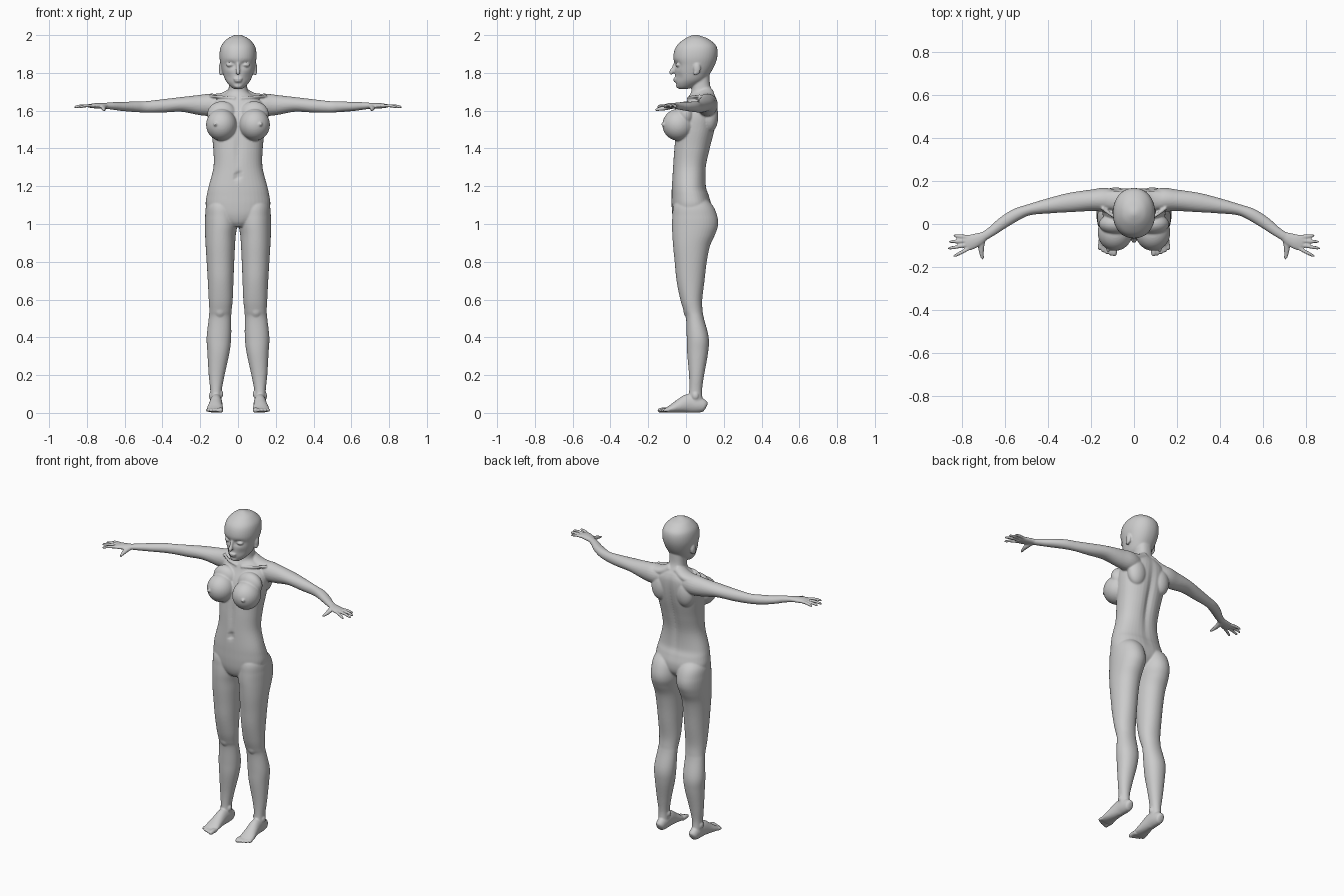
import bpy, bmesh, math
from mathutils import Vector, Matrix

bm = bmesh.new()
SIDES = 40


def smooth_rows(rows, steps=6):
    """Catmull-Rom interpolation of rows of numbers."""
    out = []
    for i in range(len(rows) - 1):
        a, b, c, d = (rows[max(i - 1, 0)], rows[i], rows[i + 1], rows[min(i + 2, len(rows) - 1)])
        for k in range(steps):
            t = k / steps
            out.append([0.5 * (2 * q + (r - p) * t + (2 * p - 5 * q + 4 * r - s) * t * t
                               + (3 * q - p - 3 * r + s) * t ** 3)
                        for p, q, r, s in zip(a, b, c, d)])
    return out + [list(rows[-1])]


def skin(rings):
    loops = [[bm.verts.new(p) for p in ring] for ring in rings]
    n = len(loops[0])
    for a, b in zip(loops, loops[1:]):
        for i in range(n):
            bm.faces.new((a[i], a[(i + 1) % n], b[(i + 1) % n], b[i]))
    bm.faces.new(loops[0][::-1])
    bm.faces.new(loops[-1])


def column(rows, side=1, power=1.0):
    """Upright loft: rows of (z, x0, x1, y0, y1)."""
    def bend(v):
        return math.copysign(abs(v) ** power, v)
    rings = []
    for z, x0, x1, y0, y1 in smooth_rows(rows):
        ring = []
        for i in range(SIDES):
            a = 2 * math.pi * i / SIDES
            ring.append((side * ((x0 + x1) / 2 + (x1 - x0) / 2 * bend(math.cos(a))),
                         (y0 + y1) / 2 + (y1 - y0) / 2 * bend(math.sin(a)), z))
        rings.append(ring)
    skin(rings)


def limb(rows, side=1):
    """Tube along a path: rows of (x, y, z, width radius, height radius)."""
    pts = smooth_rows(rows)
    rings = []
    for i, (x, y, z, w, h) in enumerate(pts):
        t = Vector(pts[min(i + 1, len(pts) - 1)][:3]) - Vector(pts[max(i - 1, 0)][:3])
        t.normalize()
        u = t.cross(Vector((0, 0, 1))).normalized()
        v = u.cross(t)
        ring = []
        for k in range(24):
            a = 2 * math.pi * k / 24
            p = Vector((x, y, z)) + u * w * math.cos(a) + v * h * math.sin(a)
            ring.append((side * p.x, p.y, p.z))
        rings.append(ring)
    skin(rings)


def digit(start, end, r, side, sag=0.004):
    """Finger or toe with a rounded tip."""
    a, b = Vector(start), Vector(end)
    rows = []
    for t, k in ((0, 1), (0.5, 1.0), (0.85, 0.85), (0.96, 0.6), (1, 0.25)):
        p = a.lerp(b, t) + Vector((0, 0, sag * math.sin(math.pi * t)))
        rows.append((*p, r * k, r * k))
    limb(rows, side)


def blob(center, radii, side=1):
    m = Matrix.Translation((side * center[0], center[1], center[2])) @ Matrix.Diagonal((*radii, 1))
    bmesh.ops.create_uvsphere(bm, u_segments=32, v_segments=20, radius=1, matrix=m)


def dent(center, radii, push):
    """Soft push of the surface around a point."""
    for v in bm.verts:
        d = sum(((v.co[i] - center[i]) / radii[i]) ** 2 for i in range(3))
        if d < 6:
            v.co += Vector(push) * math.exp(-d)


# Torso and neck
torso = [(0.985, .05, -.04, .07), (1.01, .10, -.06, .10), (1.05, .155, -.072, .13),
         (1.10, .171, -.076, .135), (1.15, .166, -.076, .122), (1.20, .155, -.075, .107),
         (1.30, .130, -.070, .108), (1.40, .131, -.064, .130), (1.50, .142, -.052, .155),
         (1.58, .148, -.030, .167), (1.64, .135, .000, .168), (1.675, .092, .015, .158),
         (1.70, .056, .028, .143), (1.74, .048, .030, .128), (1.82, .05, .03, .125)]
column([(z, -w, w, a, b) for z, w, a, b in torso], power=0.88)

# Head
head = [(1.715, .022, -.036, .01), (1.73, .042, -.047, .05), (1.76, .066, -.056, .10),
        (1.80, .081, -.058, .13), (1.84, .091, -.060, .152), (1.88, .098, -.067, .165),
        (1.92, .096, -.061, .167), (1.95, .085, -.044, .155), (1.98, .058, -.008, .118),
        (1.995, .030, .022, .08), (2.002, .008, .042, .058)]
column([(z, -w, w, a, b) for z, w, a, b in head], power=0.93)

# Surface hollows: eye sockets, navel, spine, belly line
for s in (1, -1):
    dent((s * .04, -.055, 1.842), (.026, .04, .016), (0, .014, 0))
    dent((s * .055, -.05, 1.775), (.025, .04, .025), (0, .008, 0))
dent((0, -.075, 1.255), (.008, .03, .018), (0, .014, 0))
dent((0, .14, 1.42), (.022, .08, .2), (0, -.016, 0))
dent((0, -.065, 1.40), (.02, .04, .09), (0, .008, 0))

# Nose and lips
limb([(0, -.055, 1.855, .008, .008), (0, -.066, 1.825, .009, .010),
      (0, -.077, 1.803, .012, .012), (0, -.074, 1.792, .008, .006)])
blob((0, -.057, 1.768), (.024, .011, .006))
blob((0, -.055, 1.757), (.020, .011, .007))
blob((0, -.040, 1.732), (.022, .013, .014))

leg = [(1.16, .03, .13, -.03, .08), (1.10, .008, .167, -.065, .14), (1.04, .003, .174, -.072, .166),
       (.99, .004, .175, -.074, .169), (.94, .012, .174, -.072, .152), (.88, .016, .171, -.068, .126),
       (.80, .020, .166, -.060, .110), (.70, .024, .160, -.050, .098), (.60, .028, .155, -.030, .086),
       (.54, .034, .152, -.012, .088), (.50, .036, .155, .000, .095), (.40, .036, .166, .004, .120),
       (.32, .045, .162, .006, .117), (.20, .071, .155, .016, .096), (.12, .086, .147, .017, .085),
       (.06, .087, .146, .010, .088), (.03, .093, .140, .010, .085)]
foot = [(.115, .108, .032, .012, .016), (.115, .098, .036, .025, .031), (.115, .065, .043, .031, .043),
        (.116, .015, .050, .033, .050), (.119, -.035, .036, .038, .036), (.122, -.080, .021, .044, .021),
        (.122, -.108, .014, .040, .012)]
arm = [(.05, .10, 1.625, .045, .050), (.13, .112, 1.630, .056, .060), (.20, .110, 1.630, .050, .054),
       (.30, .100, 1.633, .045, .039), (.40, .084, 1.625, .035, .035), (.49, .066, 1.620, .026, .030),
       (.55, .043, 1.621, .029, .028), (.61, .006, 1.622, .028, .024), (.66, -.032, 1.625, .023, .020),
       (.70, -.058, 1.626, .021, .016)]
palm = [(.685, -.050, 1.626, .018, .014), (.72, -.068, 1.626, .028, .015),
        (.755, -.083, 1.626, .035, .014), (.785, -.092, 1.625, .035, .010)]

for s in (1, -1):
    # Legs, knees, feet, toes
    column(leg, s, 0.95)
    blob((.095, .016, .545), (.035, .030, .045), s)
    blob((.088, .045, .10), (.010, .016, .018), s)
    blob((.146, .050, .09), (.008, .016, .018), s)
    limb(foot, s)
    for i in range(5):
        x = .092 + .0165 * i
        digit((x, -.09, .014), (x + .001 * i, -.150 + .003 * i * (i + 1) / 2, .011),
              .014 if i == 0 else .0095, s, .003)
    # Arms, hands, fingers
    limb(arm, s)
    limb(palm, s)
    for a, b in (((.765, -.060), (.842, -.055)), ((.775, -.078), (.864, -.083)),
                 ((.775, -.097), (.869, -.115)), ((.765, -.112), (.842, -.152))):
        digit((*a, 1.626), (*b, 1.618), .0085, s)
    limb([(.705, -.070, 1.622, .014, .012), (.712, -.110, 1.614, .014, .012),
          (.710, -.140, 1.608, .010, .009), (.706, -.160, 1.604, .007, .006),
          (.705, -.165, 1.603, .002, .002)], s)
    # Shoulder slope, collar bones, shoulder blades
    limb([(.02, .105, 1.70, .04, .03), (.08, .11, 1.668, .045, .027), (.16, .112, 1.660, .04, .028)], s)
    limb([(.015, .012, 1.665, .008, .008), (.08, .028, 1.672, .008, .008), (.15, .075, 1.678, .008, .008)], s)
    blob((.085, .125, 1.57), (.060, .046, .085), s)
    # Chest
    blob((.085, .000, 1.580), (.078, .050, .070), s)
    blob((.088, -.040, 1.525), (.081, .085, .084), s)
    blob((.120, -.119, 1.528), (.010, .012, .010), s)
    # Ears, eyelids
    blob((.091, .058, 1.822), (.011, .019, .032), s)
    blob((.092, .050, 1.800), (.008, .010, .014), s)
    blob((.041, -.040, 1.842), (.021, .016, .011), s)

# Fuse all parts into one continuous skin
bmesh.ops.recalc_face_normals(bm, faces=bm.faces)
mesh = bpy.data.meshes.new("body")
bm.to_mesh(mesh)
bm.free()
body = bpy.data.objects.new("body", mesh)
bpy.context.collection.objects.link(body)
remesh = body.modifiers.new("fuse", 'REMESH')
remesh.mode = 'VOXEL'
remesh.voxel_size = 0.005
remesh.use_smooth_shade = True
relax = body.modifiers.new("relax", 'SMOOTH')
relax.factor = 0.5
relax.iterations = 3
